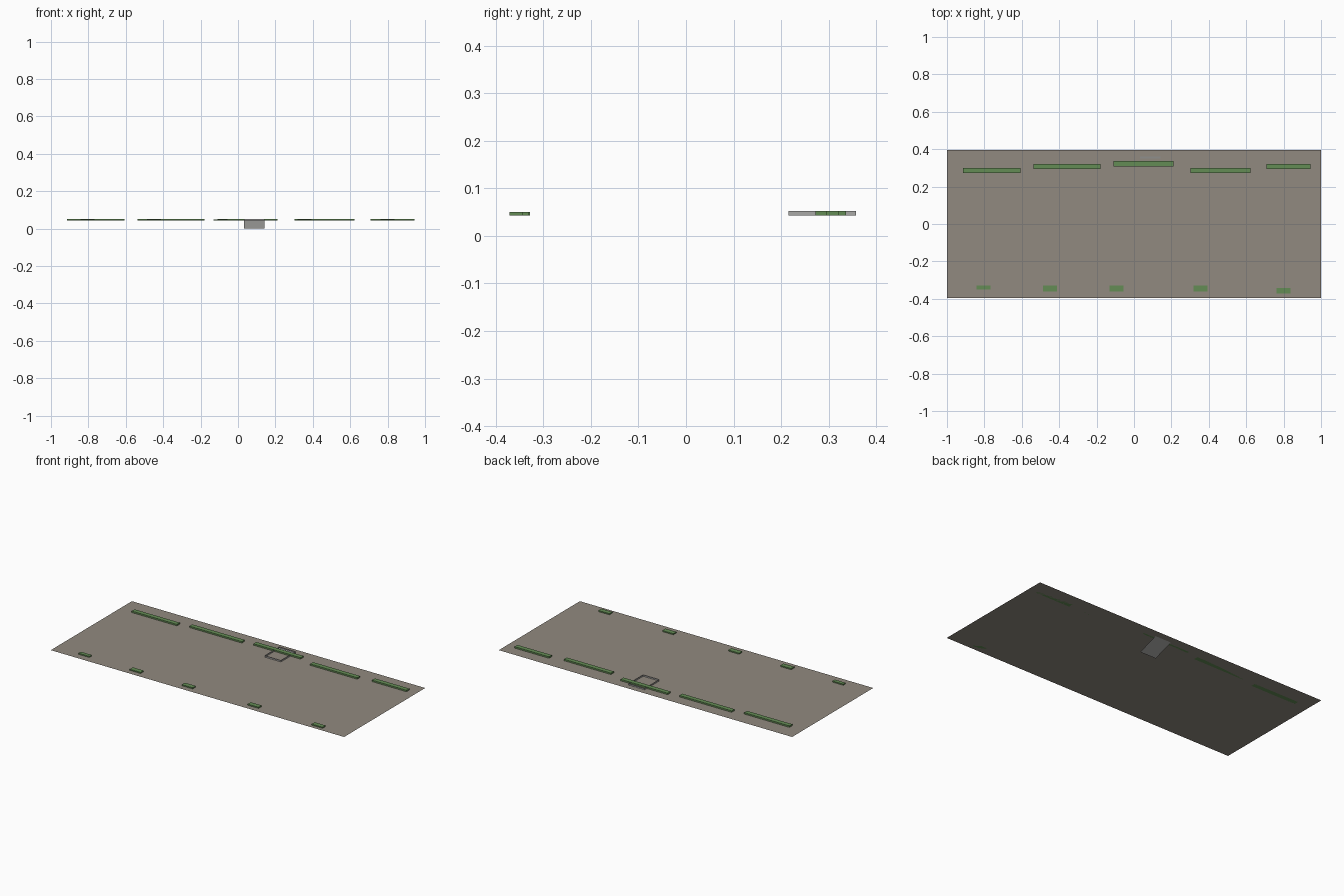
import bpy

if "Cube" in bpy.data.objects:
    bpy.data.objects.remove(bpy.data.objects["Cube"])

def material(name, rgb):
    m = bpy.data.materials.new(name)
    m.diffuse_color = (*rgb, 1)
    m.use_nodes = True
    m.node_tree.nodes["Principled BSDF"].inputs["Base Color"].default_value = m.diffuse_color
    return m

STONE = material("warm grey paving", (0.285, 0.253, 0.215))
GREEN = material("hedge green", (0.127, 0.262, 0.091))
GREY = material("light grey concrete", (0.40, 0.40, 0.39))
GROUND_Z = 0.043

def mesh_object(name, verts, faces, mat):
    me = bpy.data.meshes.new(name)
    me.from_pydata(verts, [], faces)
    me.materials.append(mat)
    ob = bpy.data.objects.new(name, me)
    bpy.context.collection.objects.link(ob)
    return ob

def box(name, x0, x1, y0, y1, z0, z1, mat):
    v = [(x, y, z) for z in (z0, z1) for x, y in ((x0, y0), (x1, y0), (x1, y1), (x0, y1))]
    f = [(3, 2, 1, 0), (4, 5, 6, 7)] + [(i, (i + 1) % 4, (i + 1) % 4 + 4, i + 4) for i in range(4)]
    return mesh_object(name, v, f, mat)

# Thin ground sheet
mesh_object("ground", [(-1, -.395, GROUND_Z), (1, -.395, GROUND_Z),
                       (1, .395, GROUND_Z), (-1, .395, GROUND_Z)], [(0, 1, 2, 3)], STONE)

# Long hedges along the back: x start, x end, y start
for i, (a, b, y) in enumerate([(-.915, -.607, .272), (-.537, -.18, .294), (-.11, .211, .308),
                               (.302, .622, .272), (.708, .943, .294)]):
    box(f"back_hedge_{i + 1}", a, b, y, y + .028, GROUND_Z, .052, GREEN)

# Short planting beds along the front: x centre, y range
for i, (x, y0, y1) in enumerate([(-.805, -.351, -.328), (-.449, -.36, -.33), (-.094, -.36, -.33),
                                 (.355, -.36, -.33), (.799, -.371, -.342)]):
    box(f"front_bed_{i + 1}", x - .037, x + .037, y0, y1, GROUND_Z, .050, GREEN)

# Low open kerb around the ramp entrance (upright sheets)
X0, X1, Y0, Y1 = .032, .142, .215, .357
ring = [(X0, Y0), (X1, Y0), (X1, Y1), (X0, Y1)]
mesh_object("ramp_kerb", [(x, y, z) for z in (GROUND_Z, .052) for x, y in ring],
            [(i, (i + 1) % 4, (i + 1) % 4 + 4, i + 4) for i in range(4)], GREY)

# Sloping ramp below the ground, its upper lip just clear of the paving
mesh_object("ramp", [(X0, .222, 0), (X1, .222, 0), (X1, .360, .046), (X0, .360, .046)],
            [(0, 1, 2, 3)], GREY)
